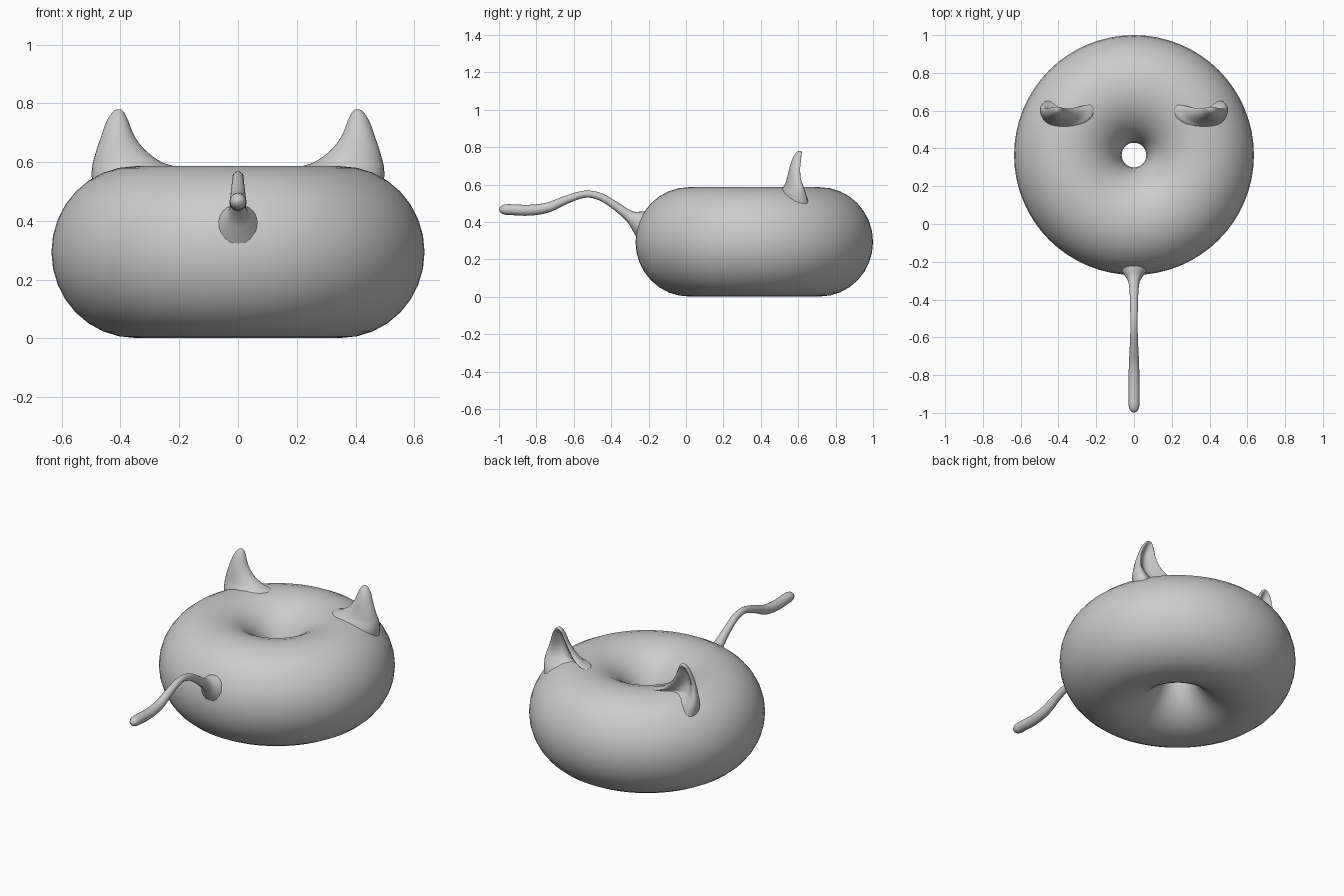
import bpy, bmesh, math
from mathutils import Vector

if "Cube" in bpy.data.objects:
    bpy.data.objects.remove(bpy.data.objects["Cube"])


def loft(name, rings):
    """Skin a list of equal-length point rings and cap both ends."""
    bm = bmesh.new()
    loops = [[bm.verts.new(p) for p in ring] for ring in rings]
    n = len(loops[0])
    for a, b in zip(loops, loops[1:]):
        for i in range(n):
            j = (i + 1) % n
            bm.faces.new((a[i], a[j], b[j], b[i]))
    bm.faces.new(loops[0])
    bm.faces.new(loops[-1])
    bmesh.ops.recalc_face_normals(bm, faces=bm.faces)
    mesh = bpy.data.meshes.new(name)
    bm.to_mesh(mesh)
    bm.free()
    obj = bpy.data.objects.new(name, mesh)
    bpy.context.collection.objects.link(obj)
    return obj


def spline(keys, steps):
    """Catmull-Rom interpolation through rows of numbers."""
    out = []
    for i in range(len(keys) - 1):
        p0, p1 = keys[max(i - 1, 0)], keys[i]
        p2, p3 = keys[i + 1], keys[min(i + 2, len(keys) - 1)]
        for s in range(steps):
            t = s / steps
            out.append([0.5 * (2 * b + (c - a) * t + (2 * a - 5 * b + 4 * c - d) * t * t
                               + (3 * b - a - 3 * c + d) * t ** 3)
                        for a, b, c, d in zip(p0, p1, p2, p3)])
    out.append(list(keys[-1]))
    return out


def smooth(obj, angle):
    bpy.ops.object.select_all(action='DESELECT')
    obj.select_set(True)
    bpy.context.view_layer.objects.active = obj
    bpy.ops.object.shade_smooth_by_angle(angle=math.radians(angle))


# Ring-shaped body
bpy.ops.mesh.primitive_torus_add(major_radius=0.35, minor_radius=0.285,
                                 major_segments=64, minor_segments=32,
                                 location=(0, 0.365, 0.294))
body = bpy.context.object
body.name = "ring_body"
body.scale.z = 1.025
smooth(body, 40)

# Cupped ears, hollow towards +y: z, x inner, x outer, y front, y back, dent
ear_keys = [
    (0.46, 0.27, 0.485, 0.510, 0.70, 0.02),
    (0.54, 0.24, 0.497, 0.505, 0.70, 0.06),
    (0.58, 0.21, 0.497, 0.515, 0.69, 0.09),
    (0.60, 0.26, 0.493, 0.528, 0.675, 0.085),
    (0.64, 0.315, 0.482, 0.541, 0.652, 0.07),
    (0.69, 0.353, 0.465, 0.553, 0.642, 0.055),
    (0.74, 0.373, 0.447, 0.570, 0.638, 0.035),
    (0.77, 0.388, 0.427, 0.588, 0.628, 0.008),
    (0.78, 0.400, 0.412, 0.602, 0.615, 0.0),
]


def ear_ring(z, x0, x1, y0, y1, dent, side, n=32):
    pts = []
    for i in range(n):
        a = 2 * math.pi * i / n
        s = math.sin(a)
        x = (x0 + x1) / 2 + (x1 - x0) / 2 * math.cos(a)
        y = (y0 + y1) / 2 + (y1 - y0) / 2 * s
        if s > 0:
            y -= dent * 1.25 * s ** 3
        pts.append(Vector((side * x, y, z)))
    return pts


for label, side in (("left", -1), ("right", 1)):
    ear = loft(label + "_ear", [ear_ring(*k, side) for k in spline(ear_keys, 4)])
    smooth(ear, 60)

# Curved tail with flared root and thicker tip: y, z, radius
tail_keys = [
    (-0.22, 0.385, 0.085), (-0.262, 0.408, 0.055), (-0.305, 0.434, 0.030),
    (-0.385, 0.492, 0.022), (-0.46, 0.536, 0.020), (-0.54, 0.549, 0.019),
    (-0.64, 0.519, 0.022), (-0.74, 0.477, 0.027), (-0.84, 0.463, 0.029),
    (-0.93, 0.466, 0.029), (-0.97, 0.467, 0.027), (-0.99, 0.467, 0.018),
    (-0.999, 0.467, 0.004),
]
path = spline(tail_keys, 4)
rings = []
for i, (y, z, r) in enumerate(path):
    a, b = path[max(i - 1, 0)], path[min(i + 1, len(path) - 1)]
    t = Vector((0, b[0] - a[0], b[1] - a[1])).normalized()
    up = Vector((0, -t.z, t.y))
    rings.append([Vector((0, y, z)) + r * (math.cos(q) * Vector((1, 0, 0)) + math.sin(q) * up)
                  for q in (2 * math.pi * k / 20 for k in range(20))])
tail = loft("tail", rings)
smooth(tail, 60)
